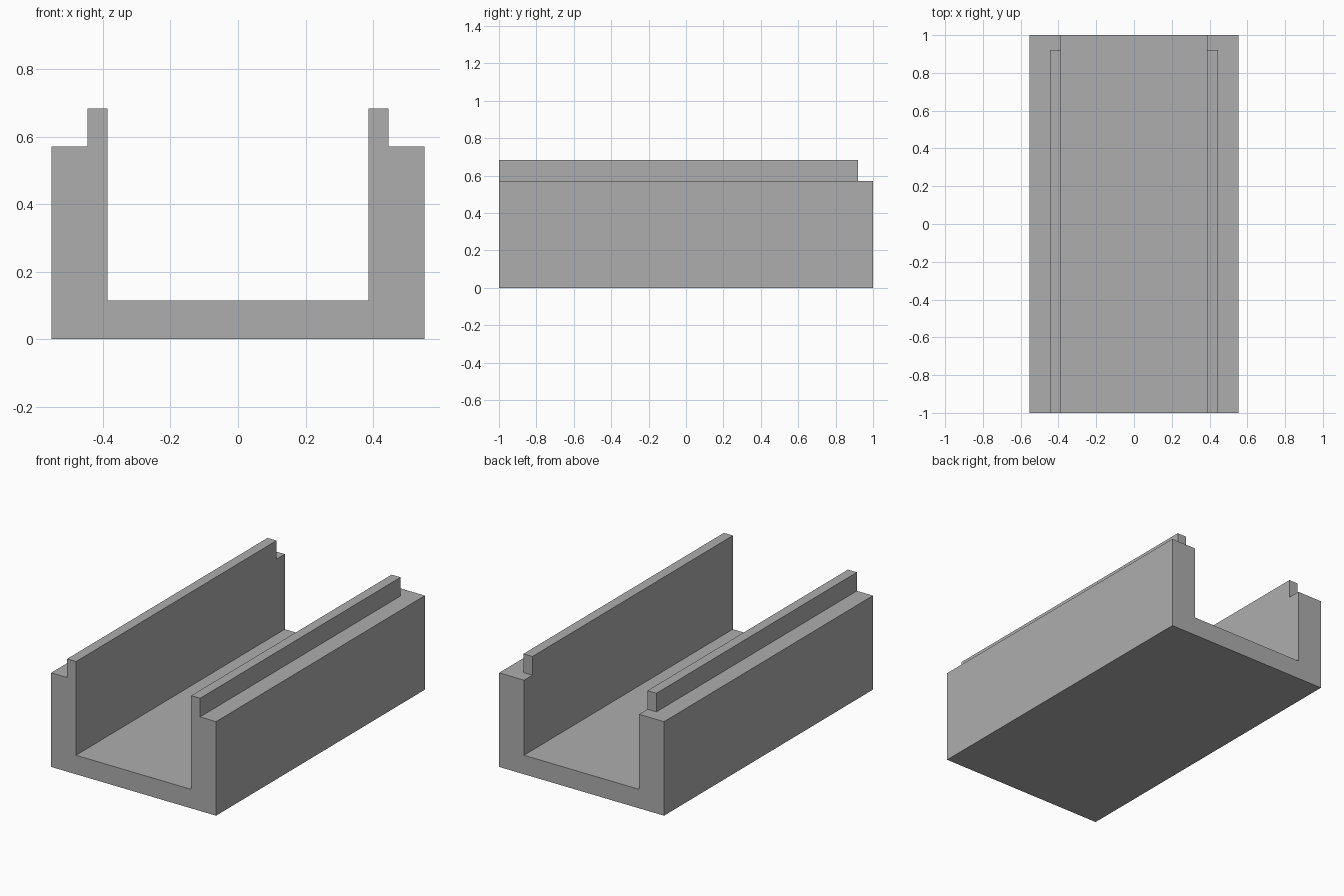
import bpy
import bmesh

cube = bpy.data.objects.get("Cube")
if cube:
    bpy.data.objects.remove(cube, do_unlink=True)

# Main dimensions
HALF_W, INNER, LIP_OUT = 0.553, 0.386, 0.446
FLOOR, WALL, LIP_TOP = 0.115, 0.57, 0.683
FRONT, BACK, LIP_END = -1.0, 1.0, 0.92

grey = bpy.data.materials.new("plain grey")
grey.use_nodes = True
colour = (0.42, 0.42, 0.42, 1)
grey.diffuse_color = colour
grey.node_tree.nodes["Principled BSDF"].inputs["Base Color"].default_value = colour

bm = bmesh.new()

# U-shaped channel: half profile, mirrored and extruded front to back
half = [(HALF_W, 0), (HALF_W, WALL), (LIP_OUT, WALL), (INNER, WALL), (INNER, FLOOR)]
profile = half + [(-x, z) for x, z in reversed(half)]
section = bm.faces.new([bm.verts.new((x, FRONT, z)) for x, z in profile])
ext = bmesh.ops.extrude_face_region(bm, geom=[section], use_keep_orig=True)
new_verts = [g for g in ext["geom"] if isinstance(g, bmesh.types.BMVert)]
bmesh.ops.translate(bm, verts=new_verts, vec=(0, BACK - FRONT, 0))

# Raised lips on the inner edges of the walls, stopping short of the back
bmesh.ops.bisect_plane(bm, geom=bm.verts[:] + bm.edges[:] + bm.faces[:],
                       plane_co=(0, LIP_END, 0), plane_no=(0, 1, 0))
strips = []
for face in bm.faces:
    c = face.calc_center_median()
    if abs(c.z - WALL) < 0.001 and INNER < abs(c.x) < LIP_OUT and c.y < LIP_END:
        strips.append(face)
raised = bmesh.ops.extrude_discrete_faces(bm, faces=strips)["faces"]
for face in raised:
    bmesh.ops.translate(bm, verts=face.verts[:], vec=(0, 0, LIP_TOP - WALL))

# Merge coplanar faces into clean flat sides
bmesh.ops.dissolve_limit(bm, angle_limit=0.01, verts=bm.verts[:], edges=bm.edges[:])
bmesh.ops.recalc_face_normals(bm, faces=bm.faces[:])

mesh = bpy.data.meshes.new("channel_body")
bm.to_mesh(mesh)
bm.free()
mesh.materials.append(grey)
body = bpy.data.objects.new("channel_body", mesh)
bpy.context.collection.objects.link(body)
